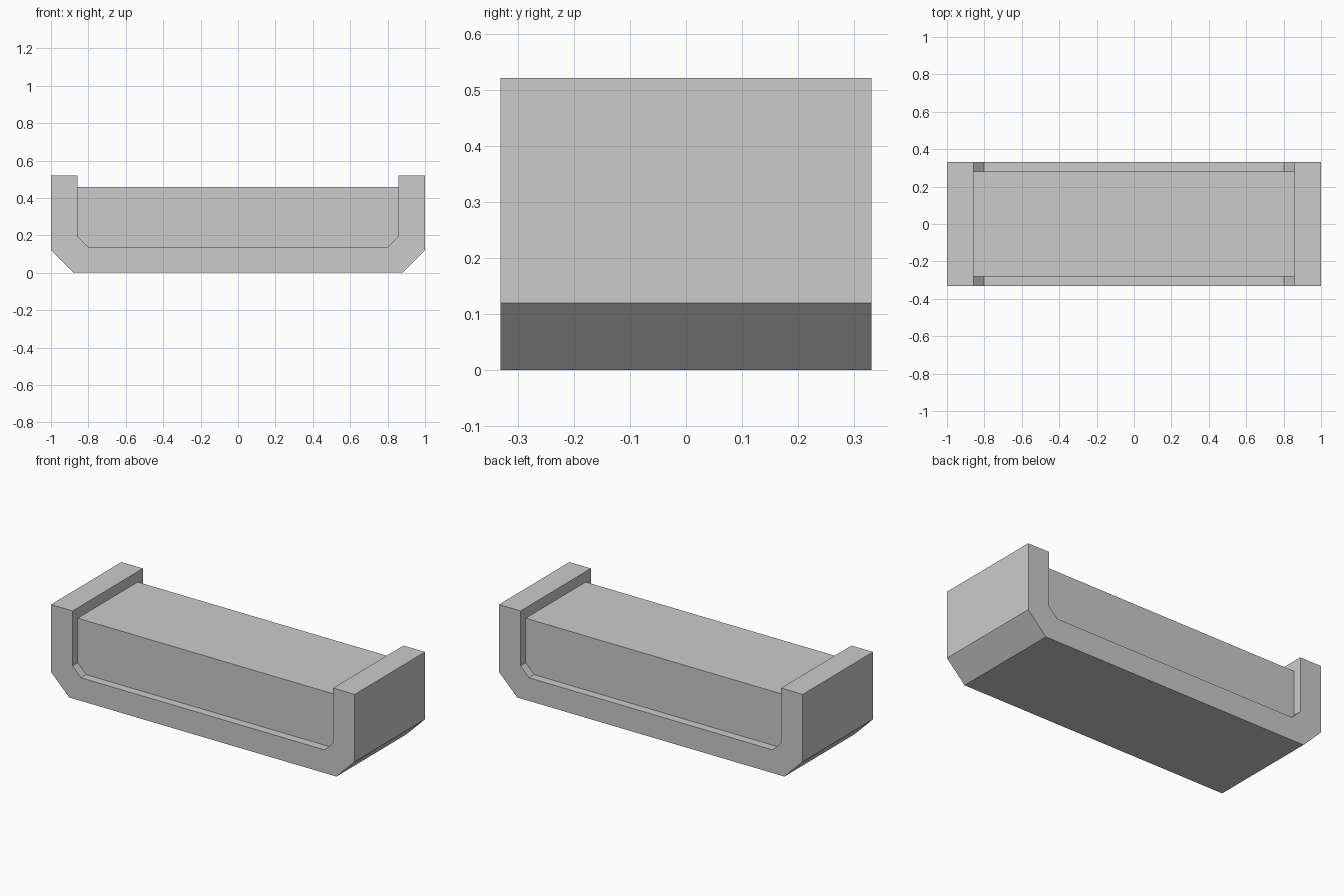
import bpy
import bmesh

if "Cube" in bpy.data.objects:
    bpy.data.objects.remove(bpy.data.objects["Cube"])


def extrude_profile(name, half, depth):
    """Mirror a right-half (x, z) profile across x = 0 and extrude it along y."""
    outline = half + [(-x, z) for x, z in reversed(half)]
    bm = bmesh.new()
    face = bm.faces.new([bm.verts.new((x, -depth / 2, z)) for x, z in outline])
    moved = bmesh.ops.extrude_face_region(bm, geom=[face])["geom"]
    verts = [g for g in moved if isinstance(g, bmesh.types.BMVert)]
    bmesh.ops.translate(bm, verts=verts, vec=(0, depth, 0))
    bmesh.ops.recalc_face_normals(bm, faces=bm.faces)
    mesh = bpy.data.meshes.new(name)
    bm.to_mesh(mesh)
    bm.free()
    obj = bpy.data.objects.new(name, mesh)
    bpy.context.collection.objects.link(obj)
    return obj


# Chamfered inner corner, shared by the cradle and the block that sits in it
inner = [(0.802, 0.138), (0.858, 0.194)]

# U-shaped outer cradle with chamfered lower corners
extrude_profile("outer_cradle",
                [(0.88, 0), (1, 0.12), (1, 0.521), (0.858, 0.521)] + inner[::-1],
                0.662)

# Solid block filling the cradle, set back from its front and back edges
extrude_profile("inner_block", inner + [(0.858, 0.459)], 0.564)
